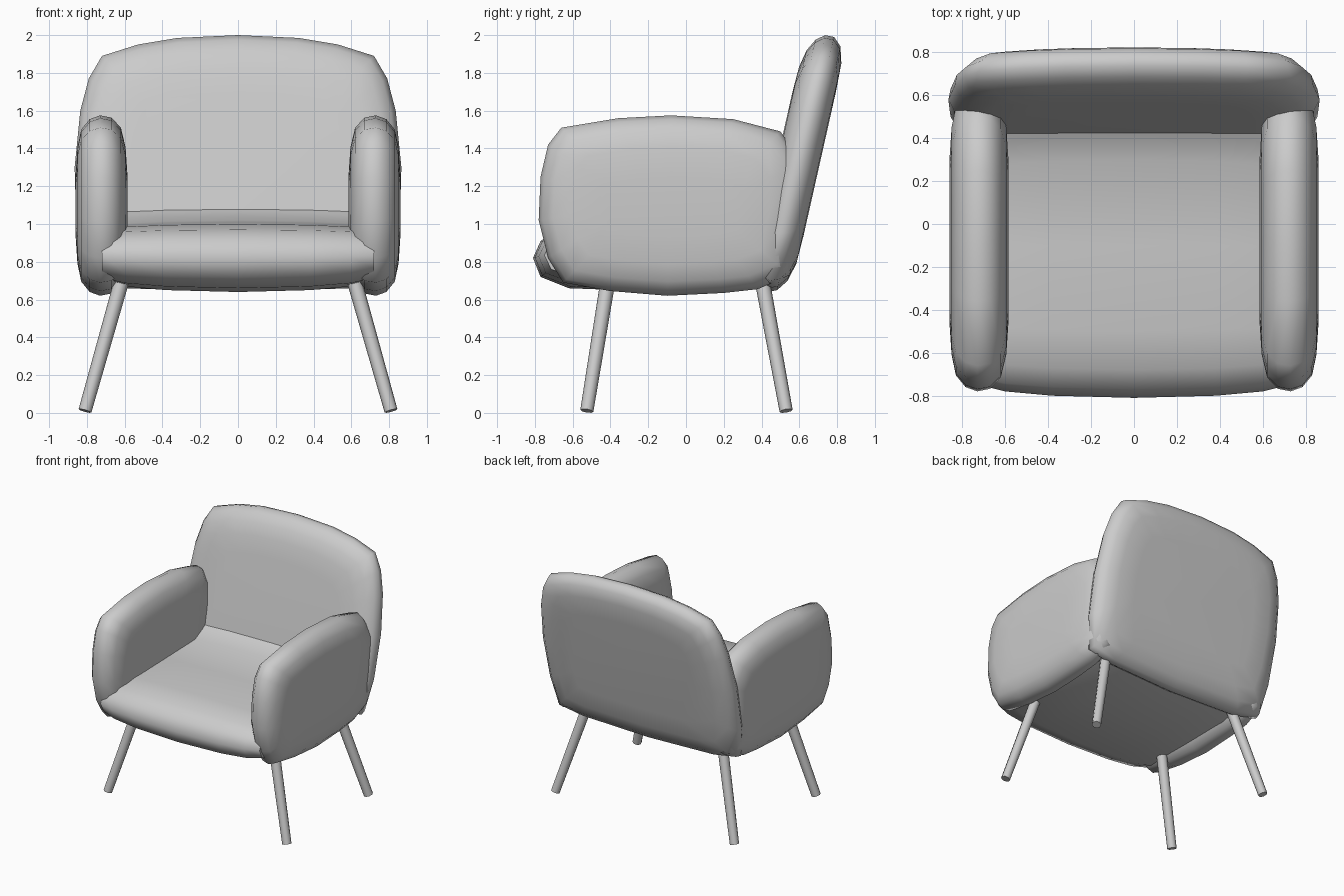
import bpy, bmesh
from mathutils import Vector

if "Cube" in bpy.data.objects:
    bpy.data.objects.remove(bpy.data.objects["Cube"])


def finish(name, bm, angle=1.2):
    bmesh.ops.recalc_face_normals(bm, faces=bm.faces)
    me = bpy.data.meshes.new(name)
    bm.to_mesh(me)
    bm.free()
    ob = bpy.data.objects.new(name, me)
    bpy.context.collection.objects.link(ob)
    bpy.ops.object.select_all(action='DESELECT')
    ob.select_set(True)
    bpy.context.view_layer.objects.active = ob
    bpy.ops.object.shade_smooth_by_angle(angle=angle)
    return ob


def pad(name, outline, layers, place):
    """Stack shrunken copies of an outline at each (depth, inset) into a cushion."""
    us, vs = [p[0] for p in outline], [p[1] for p in outline]
    cu, cv = (max(us) + min(us)) / 2, (max(vs) + min(vs)) / 2
    hu, hv = (max(us) - min(us)) / 2, (max(vs) - min(vs)) / 2
    bm = bmesh.new()
    rings = []
    for d, inset in layers:
        rings.append([bm.verts.new(place(cu + (u - cu) * (1 - inset / hu),
                                         cv + (v - cv) * (1 - inset / hv), d))
                      for u, v in outline])
    n = len(outline)
    for a, b in zip(rings, rings[1:]):
        for i in range(n):
            j = (i + 1) % n
            bm.faces.new((a[i], a[j], b[j], b[i]))
    bm.faces.new(rings[0])
    bm.faces.new(rings[-1])
    return finish(name, bm)


# Seat: side profile lofted across the width
seat_profile = [(0.50, 1.12), (0.41, 1.07), (0.30, 1.02), (-0.10, 1.01), (-0.50, 1.0),
                (-0.68, 0.97), (-0.77, 0.91), (-0.81, 0.82), (-0.77, 0.72),
                (-0.62, 0.66), (-0.10, 0.64), (0.30, 0.65), (0.52, 0.70)]
seat_half = [(0.0, 0.0), (0.38, 0.01), (0.60, 0.03), (0.72, 0.06)]
seat_layers = [(-x, i) for x, i in reversed(seat_half[1:])] + seat_half
pad("seat", seat_profile, seat_layers, lambda y, z, x: (x, y, z))

# Arms: rounded side panels
arm_outline = [(-0.66, 1.51), (-0.36, 1.56), (-0.08, 1.575), (0.25, 1.555), (0.50, 1.49),
               (0.62, 1.32), (0.60, 1.0), (0.55, 0.73), (0.38, 0.655), (0.20, 0.635),
               (-0.10, 0.62), (-0.40, 0.645), (-0.65, 0.69), (-0.73, 0.82),
               (-0.78, 1.02), (-0.77, 1.25), (-0.73, 1.42)]
arm_layers = [(0.585, 0.32), (0.595, 0.17), (0.62, 0.065), (0.67, 0.012), (0.73, 0.0),
              (0.785, 0.02), (0.83, 0.075), (0.85, 0.17), (0.86, 0.32)]
for side, s in (("left", -1), ("right", 1)):
    pad(side + "_arm", arm_outline, arm_layers, lambda y, z, x: (s * x, y, z))

# Backrest: front outline, leaning backwards
half = [(0.32, 1.985), (0.53, 1.95), (0.72, 1.89), (0.79, 1.77), (0.835, 1.60),
        (0.865, 1.30), (0.855, 0.95), (0.81, 0.70), (0.60, 0.66)]
back_outline = [(0, 2.0)] + half + [(0, 0.64)] + [(-x, z) for x, z in reversed(half)]
back_layers = [(0.005, 0.30), (0.0, 0.15), (-0.025, 0.06), (-0.07, 0.01), (-0.12, 0.0),
               (-0.165, 0.025), (-0.20, 0.08), (-0.22, 0.17), (-0.225, 0.30)]
pad("backrest", back_outline, back_layers,
    lambda x, z, d: (x, 0.575 + 0.225 * (z - 0.75) + d, z))


# Legs: splayed tapered rods
def leg(name, top, foot):
    top, foot = Vector(top), Vector(foot)
    axis = top - foot
    bm = bmesh.new()
    bmesh.ops.create_cone(bm, cap_ends=True, segments=8, radius1=0.035, radius2=0.04,
                          depth=axis.length)
    q = Vector((0, 0, 1)).rotation_difference(axis.normalized())
    for v in bm.verts:
        v.co = q @ v.co + (top + foot) / 2
    finish(name, bm, 0.9)


for side, s in (("left", -1), ("right", 1)):
    leg(side + "_front_leg", (s * 0.61, -0.41, 0.72), (s * 0.81, -0.525, 0.011))
    leg(side + "_back_leg", (s * 0.61, 0.40, 0.72), (s * 0.81, 0.53, 0.011))
